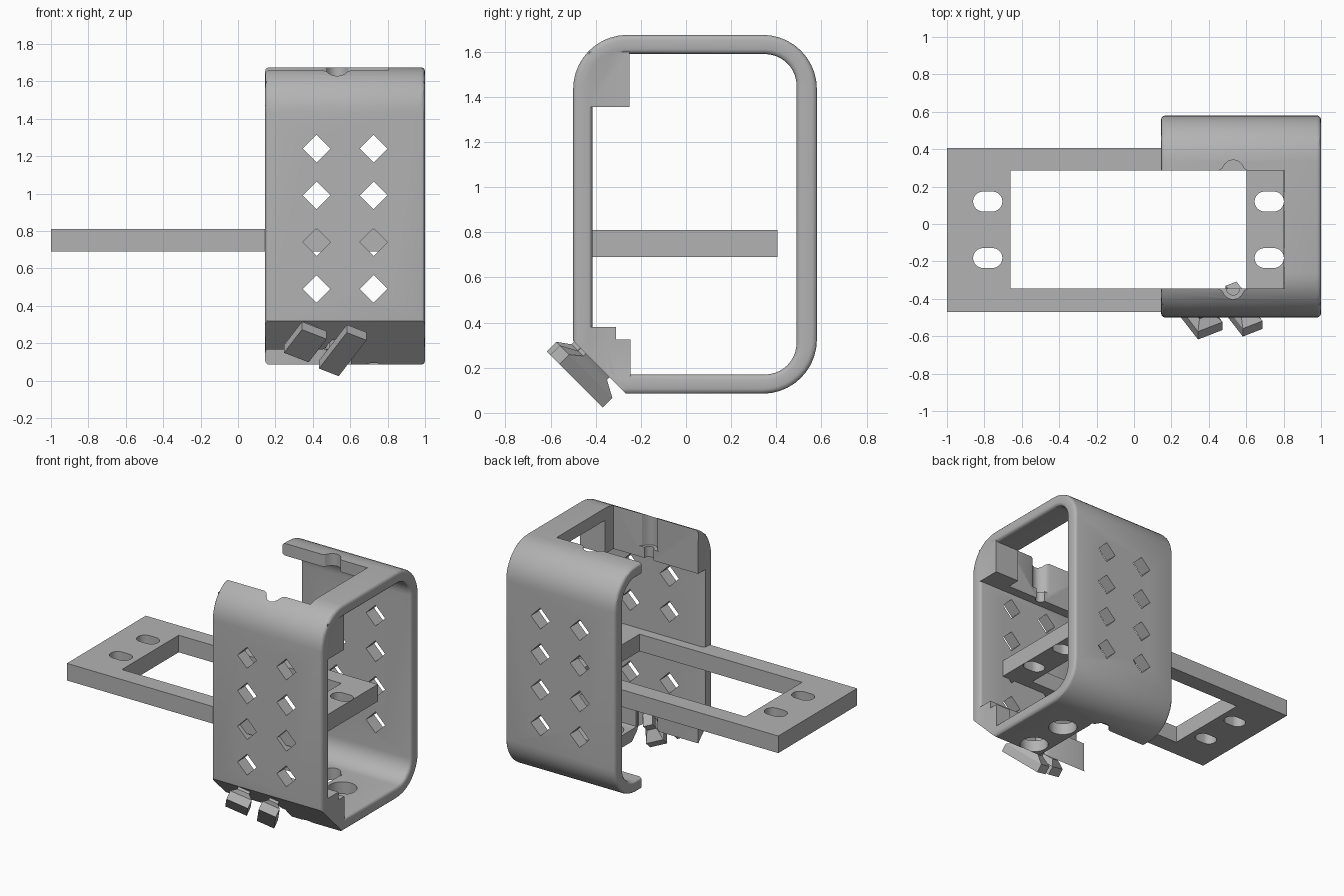
import bpy, bmesh, math
from mathutils import Matrix, Vector

old = bpy.data.objects.get("Cube")
if old:
    bpy.data.objects.remove(old)

grey = bpy.data.materials.new("plain grey")
grey.use_nodes = True
grey.diffuse_color = (0.45, 0.45, 0.45, 1)
grey.node_tree.nodes["Principled BSDF"].inputs["Base Color"].default_value = (0.45, 0.45, 0.45, 1)


def finish(bm, name):
    bmesh.ops.recalc_face_normals(bm, faces=bm.faces)
    me = bpy.data.meshes.new(name)
    bm.to_mesh(me)
    bm.free()
    me.materials.append(grey)
    ob = bpy.data.objects.new(name, me)
    bpy.context.collection.objects.link(ob)
    return ob


def prism(name, pts, lo, hi, axis):
    """Extrude a 2D outline along x (y,z points), y (x,z) or z (x,y)."""
    place = {"x": lambda a, b, t: (t, a, b),
             "y": lambda a, b, t: (a, t, b),
             "z": lambda a, b, t: (a, b, t)}[axis]
    bm = bmesh.new()
    ends = [[bm.verts.new(place(a, b, t)) for a, b in pts] for t in (lo, hi)]
    for ring in ends:
        bm.faces.new(ring)
    for i in range(len(pts)):
        j = (i + 1) % len(pts)
        bm.faces.new((ends[0][i], ends[0][j], ends[1][j], ends[1][i]))
    return finish(bm, name)


def box(name, x0, x1, y0, y1, z0, z1):
    return prism(name, [(x0, y0), (x1, y0), (x1, y1), (x0, y1)], z0, z1, "z")


def rounded(a0, a1, b0, b1, r, n=10):
    pts = []
    corners = ((a1 - r, b1 - r), (a0 + r, b1 - r), (a0 + r, b0 + r), (a1 - r, b0 + r))
    for q, (ca, cb) in enumerate(corners):
        for i in range(n + 1):
            t = math.pi / 2 * (q + i / n)
            pts.append((ca + r * math.cos(t), cb + r * math.sin(t)))
    return pts


def boolean(ob, tool, op="DIFFERENCE"):
    m = ob.modifiers.new("cut", "BOOLEAN")
    m.operation, m.object, m.solver = op, tool, "EXACT"
    bpy.context.view_layer.objects.active = ob
    bpy.ops.object.modifier_apply(modifier=m.name)
    bpy.data.objects.remove(tool)


# Rounded loop of the bracket, with softened end rims
X0, X1 = 0.145, 1.0
bm = bmesh.new()
rings = []
for pts in (rounded(-0.5, 0.58, 0.085, 1.675, 0.24), rounded(-0.415, 0.49, 0.17, 1.59, 0.14)):
    rings.append([[bm.verts.new((x, a, b)) for a, b in pts] for x in (X0, X1)])
(oa, ob_), (ia, ib) = rings
n = len(oa)
for i in range(n):
    j = (i + 1) % n
    for p, q in ((oa, ob_), (ob_, ib), (ib, ia), (ia, oa)):
        bm.faces.new((p[i], p[j], q[j], q[i]))
rims = [bm.edges.get((r[i], r[(i + 1) % n])) for r in (oa, ob_, ia, ib) for i in range(n)]
bmesh.ops.bevel(bm, geom=rims, offset=0.022, segments=3, profile=0.5, affect="EDGES")
bracket = finish(bm, "bracket_loop")

# Corner blocks inside the front edge
boolean(bracket, box("upper_block", X0 + 0.002, X1 - 0.002, -0.43, -0.25, 1.355, 1.6), "UNION")
boolean(bracket, box("lower_block", X0 + 0.002, X1 - 0.002, -0.43, -0.31, 0.12, 0.38), "UNION")
boolean(bracket, box("lower_step", 0.88, X1 - 0.002, -0.35, -0.245, 0.12, 0.325), "UNION")

# Sloped cut along the lower front edge
boolean(bracket, prism("slope", [(-0.7, 0.52), (-0.7, -0.2), (0.02, -0.2)], 0, 1.2, "x"))

# Open windows in the top and floor
boolean(bracket, box("top_window", 0, 0.805, -0.345, 0.285, 1.3, 1.8))
boolean(bracket, box("floor_window", 0, 0.605, -0.345, 0.285, -0.1, 0.5))

# Flared notches beside the windows
half = [(0.08, -0.02), (0.08, 0), (0.06, 0.01), (0.045, 0.035), (0.025, 0.052), (0, 0.058)]
outline = half + [(-a, b) for a, b in reversed(half[:-1])]
for edge, s in ((0.285, 1), (-0.345, -1)):
    pts = [(0.53 + a, edge + s * b) for a, b in outline]
    boolean(bracket, prism("top_notch", pts, 1.43, 1.8, "z"))
    boolean(bracket, prism("floor_notch", pts, -0.1, 0.45, "z"))
pts = [(0.53 + 0.035 * math.cos(k * math.pi / 8), -0.345 + 0.035 * math.sin(k * math.pi / 8))
       for k in range(16)]
boolean(bracket, prism("screw_hole", pts, 1.3, 1.5, "z"))

# Round floor holes
for y in (0.12, -0.18):
    boolean(bracket, prism("floor_hole", rounded(0.63, 0.82, y - 0.095, y + 0.095, 0.0949), -0.1, 0.3, "z"))

# Diamond vents through the front and back walls
for x in (0.42, 0.725):
    for k in range(4):
        z, d = 0.49 + 0.25 * k, 0.074
        pts = [(x - d, z), (x, z - d), (x + d, z), (x, z + d)]
        boolean(bracket, prism("vent", pts, -0.8, 0.8, "y"))

# Flat mounting frame with slots
frame = box("mounting_frame", -1, 0.802, -0.47, 0.405, 0.69, 0.81)
boolean(frame, box("frame_window", -0.66, 0.602, -0.345, 0.285, 0.5, 1))
for x in (-0.782, 0.723):
    for y in (0.12, -0.182):
        boolean(frame, prism("slot", rounded(x - 0.078, x + 0.078, y - 0.053, y + 0.053, 0.0525), 0.5, 1, "z"))

# Slanted hooks under the sloped face: a neck flaring into a block head
s = math.sqrt(0.5)
u, v, w = Vector((1, 0, 0)), Vector((0, s, -s)), Vector((0, -s, -s))


def hook(name, x, z, length, width, turn):
    base = Vector((x, -0.345 - z, z))
    d = v * math.cos(turn) - u * math.sin(turn)
    e = u * math.cos(turn) + v * math.sin(turn)
    bm = bmesh.new()
    rows = []
    for depth, k in ((0, 1), (-0.06, 1), (-0.1, 0.55), (-0.16, 0.55)):
        rows.append([bm.verts.new(base + w * depth + d * (a * length * k / 2) + e * (b * width * k / 2))
                     for a, b in ((-1, -1), (1, -1), (1, 1), (-1, 1))])
    bm.faces.new(rows[0])
    bm.faces.new(rows[-1])
    for p, q in zip(rows, rows[1:]):
        for i in range(4):
            j = (i + 1) % 4
            bm.faces.new((p[i], p[j], q[j], q[i]))
    return finish(bm, name)


hook("hook_left", 0.56, 0.14, 0.31, 0.12, 0.5)
hook("hook_right", 0.36, 0.185, 0.2, 0.15, 0.5)

# Smooth curved walls, keep edges crisp
bpy.ops.object.select_all(action="DESELECT")
bracket.select_set(True)
frame.select_set(True)
bpy.context.view_layer.objects.active = bracket
bpy.ops.object.shade_smooth_by_angle(angle=math.radians(30))
